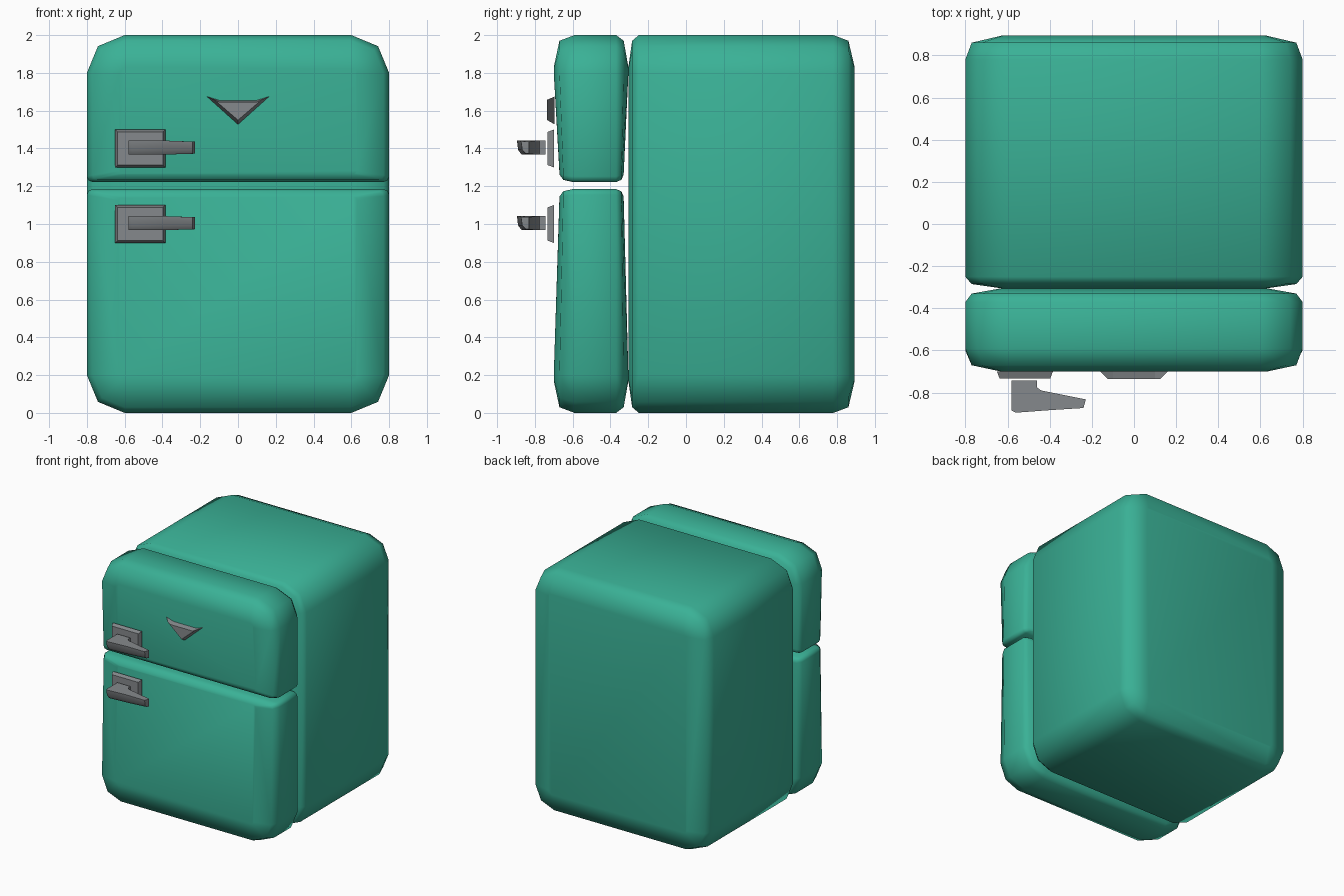
import bpy, bmesh, math
from mathutils import Vector

if "Cube" in bpy.data.objects:
    bpy.data.objects.remove(bpy.data.objects["Cube"])


def material(name, rgb):
    m = bpy.data.materials.new(name)
    m.diffuse_color = (*rgb, 1)
    m.use_nodes = True
    m.node_tree.nodes["Principled BSDF"].inputs["Base Color"].default_value = m.diffuse_color
    return m


TEAL = material("teal enamel", (0.042, 0.440, 0.305))
GREY = material("grey metal", (0.235, 0.250, 0.262))


def loft(name, rings, mat, angle):
    """Skin a list of equal-length point loops and cap both ends."""
    bm = bmesh.new()
    loops = [[bm.verts.new(p) for p in ring] for ring in rings]
    n = len(loops[0])
    for a, b in zip(loops, loops[1:]):
        for i in range(n):
            j = (i + 1) % n
            bm.faces.new((a[i], a[j], b[j], b[i]))
    bm.faces.new(loops[0])
    bm.faces.new(loops[-1])
    bmesh.ops.recalc_face_normals(bm, faces=bm.faces)
    me = bpy.data.meshes.new(name)
    bm.to_mesh(me)
    bm.free()
    me.materials.append(mat)
    ob = bpy.data.objects.new(name, me)
    bpy.context.collection.objects.link(ob)
    bpy.ops.object.select_all(action='DESELECT')
    ob.select_set(True)
    bpy.context.view_layer.objects.active = ob
    bpy.ops.object.shade_smooth_by_angle(angle=math.radians(angle))
    return ob


def rounded_ring(z_big, z_small, y_big, y_small, d, d_small, r_small):
    """Rounded rectangle; the big end has 0.2 corners, the small end its own."""
    s = 1 if z_big > z_small else -1
    half = 0.8 - d
    ends = [(1, z_big - s * d, s, y_big, 0.2 - d),
            (-1, z_big - s * d, s, y_big, 0.2 - d),
            (-1, z_small + s * d_small, -s, y_small, r_small),
            (1, z_small + s * d_small, -s, y_small, r_small)]
    pts = []
    for k, (sx, z, sz, y, r) in enumerate(ends):
        arc = [(math.cos(t * math.pi / 4), math.sin(t * math.pi / 4)) for t in range(3)]
        if k % 2:
            arc.reverse()
        pts += [Vector((sx * (half - r + r * c), y, z - sz * (r - r * q))) for c, q in arc]
    return pts


# Cabinet: (y, inset) profile from front to back
cabinet = [(-0.305, 0.17), (-0.285, 0.03), (-0.25, 0), (0.78, 0), (0.86, 0.03), (0.893, 0.17)]
loft("cabinet", [rounded_ring(2, 0, y, y, d, d, 0.2 - d) for y, d in cabinet], TEAL, 180)

# Doors: y at rounded end, y at split end, inset, inset at split end, split corner radius
door = [(-0.70, -0.67, 0.17, 0.04, 0.02), (-0.67, -0.65, 0.03, 0.012, 0.025),
        (-0.59, -0.60, 0, 0, 0.03), (-0.37, -0.37, 0, 0, 0.03),
        (-0.33, -0.342, 0.03, 0.012, 0.025), (-0.305, -0.33, 0.17, 0.04, 0.02)]
for name, z_big, z_small in (("freezer_door", 2.0, 1.222), ("fridge_door", 0.0, 1.185)):
    loft(name, [rounded_ring(z_big, z_small, *p) for p in door], TEAL, 180)


def handle(prefix, z):
    # Backing plate with tapered front
    rings = []
    for y, e in ((-0.70, 0), (-0.732, 0.012)):
        rings.append([(x, y, z + h) for x, h in
                      ((-0.65 + e, -0.10 + e), (-0.385 - e, -0.10 + e),
                       (-0.385 - e, 0.10 - e), (-0.65 + e, 0.10 - e))])
    loft(prefix + "_handle_plate", rings, GREY, 30)
    # Lever: stem and bar as one outline, with the front sloping under
    outline = [(-0.58, -0.743), (-0.46, -0.743), (-0.46, -0.775), (-0.44, -0.79),
               (-0.228, -0.832), (-0.24, -0.873), (-0.40, -0.883), (-0.56, -0.895), (-0.58, -0.885)]
    rings = []
    for h, slope in ((-0.035, 0.025), (-0.01, 0.006), (0.04, 0)):
        rings.append([(x, y + (slope if y < -0.85 else 0),
                       z + 0.002 + h * (0.85 if x > -0.3 else 1)) for x, y in outline])
    loft(prefix + "_handle_lever", rings, GREY, 40)


handle("freezer", 1.4)
handle("fridge", 1.0)

# Chevron trim on the freezer door
back = [(-0.165, 1.675), (-0.10, 1.655), (0.10, 1.655), (0.165, 1.675), (0, 1.527)]
front = [(-0.125, 1.658), (-0.10, 1.645), (0.10, 1.645), (0.125, 1.658), (0, 1.55)]
loft("chevron_trim", [[(x, y, z) for x, z in pts] for y, pts in ((-0.695, back), (-0.735, front))],
     GREY, 20)
